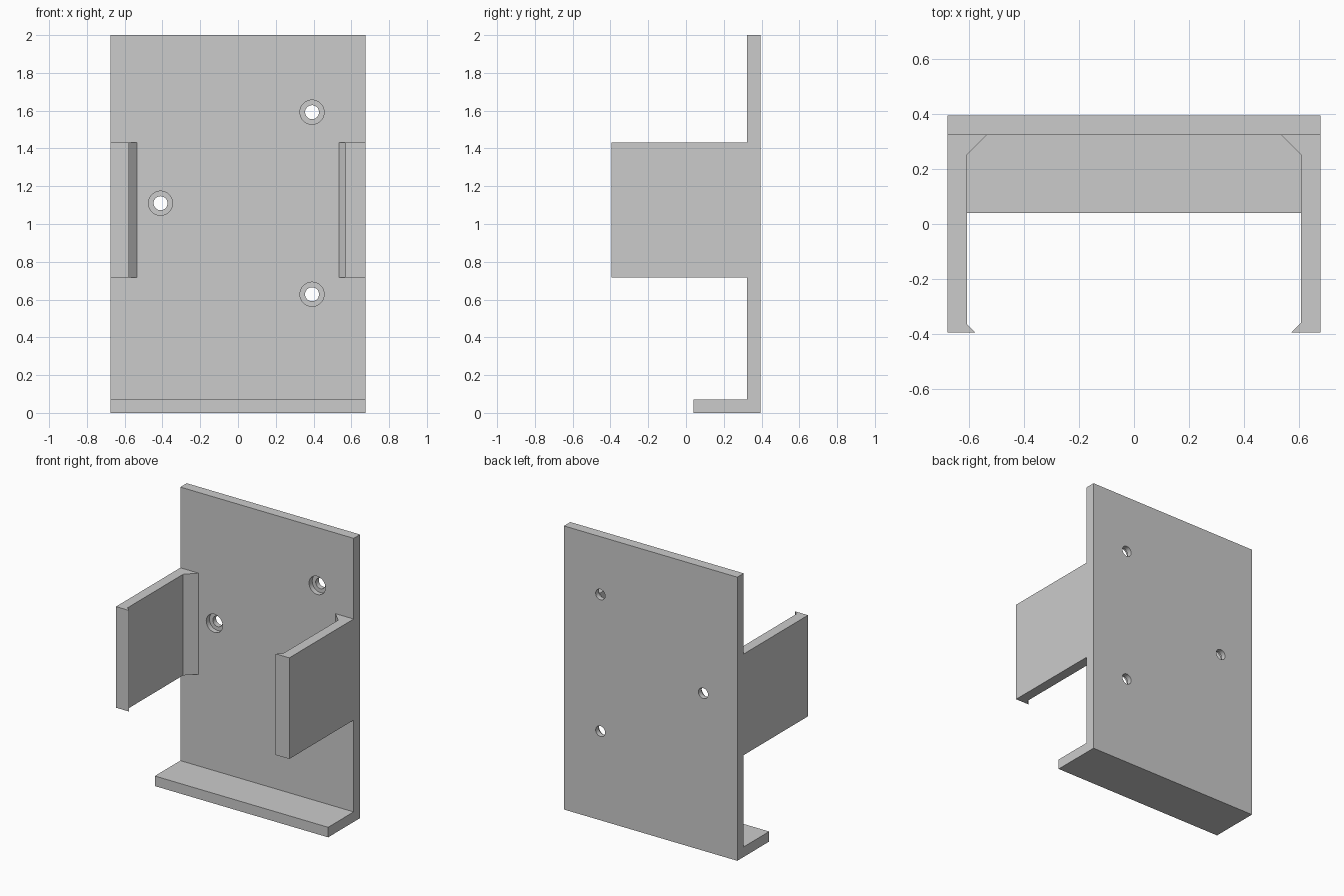
import bpy, bmesh
from mathutils import Matrix, Vector

if "Cube" in bpy.data.objects:
    bpy.data.objects.remove(bpy.data.objects["Cube"])

HX, HY = 0.676, 0.394          # half width, half depth
T = 0.071                      # wall thickness
FACE = HY - T                  # front face of the back plate
ARM_Z = (0.718, 1.431)


def finish(name, bm):
    bmesh.ops.recalc_face_normals(bm, faces=bm.faces)
    mesh = bpy.data.meshes.new(name)
    bm.to_mesh(mesh)
    bm.free()
    obj = bpy.data.objects.new(name, mesh)
    bpy.context.collection.objects.link(obj)
    return obj


def prism(name, points, direction):
    """Extrude a closed 3D outline along a direction."""
    bm = bmesh.new()
    face = bm.faces.new([bm.verts.new(p) for p in points])
    geom = bmesh.ops.extrude_face_region(bm, geom=[face])["geom"]
    verts = [g for g in geom if isinstance(g, bmesh.types.BMVert)]
    bmesh.ops.translate(bm, verts=verts, vec=Vector(direction))
    return finish(name, bm)


def stepped_cutter(name, x, z):
    """Revolved profile: narrow through hole with a wide front counterbore."""
    bm = bmesh.new()
    profile = [(0, -0.05), (0.064, -0.05), (0.064, T / 2),
               (0.037, T / 2), (0.037, T + 0.05), (0, T + 0.05)]
    verts = [bm.verts.new((r, y, 0)) for r, y in profile]
    edges = [bm.edges.new(pair) for pair in zip(verts, verts[1:])]
    bmesh.ops.spin(bm, geom=verts + edges, cent=(0, 0, 0), axis=(0, 1, 0),
                   angle=6.283185307, steps=40)
    bmesh.ops.remove_doubles(bm, verts=bm.verts, dist=0.0001)
    bmesh.ops.transform(bm, matrix=Matrix.Translation((x, FACE, z)), verts=bm.verts)
    return finish(name, bm)


# Back plate and bottom shelf as one L profile
profile = [(HY, 0), (HY, 2), (FACE, 2), (FACE, T), (0.039, T), (0.039, 0)]
plate = prism("back_plate_with_shelf", [(-HX, y, z) for y, z in profile], (2 * HX, 0, 0))

# Counterbored screw holes
cutters = []
for i, (x, z) in enumerate([(0.392, 1.592), (-0.41, 1.11), (0.392, 0.628)]):
    cutter = stepped_cutter(f"screw_hole_cutter_{i + 1}", x, z)
    cutter.hide_render = True
    cutters.append(cutter)
    mod = plate.modifiers.new("screw_hole", 'BOOLEAN')
    mod.operation, mod.solver, mod.object = 'DIFFERENCE', 'EXACT', cutter

# Apply the holes and clear away the cutters
bpy.context.view_layer.objects.active = plate
plate.select_set(True)
for mod in list(plate.modifiers):
    bpy.ops.object.modifier_apply(modifier=mod.name)
for cutter in cutters:
    bpy.data.objects.remove(cutter, do_unlink=True)
bpy.ops.object.shade_smooth_by_angle()

# Side arms with a chamfered root and a small retaining lip (right lip is a bit larger)
inner = HX - T
for side, s, lip in (("left", -1, 0.029), ("right", 1, 0.035)):
    outline = [(HX, FACE), (HX, -HY), (inner - lip, -HY), (inner, -HY + lip),
               (inner, FACE - T), (inner - T, FACE)]
    prism(f"{side}_arm", [(s * x, y, ARM_Z[0]) for x, y in outline],
          (0, 0, ARM_Z[1] - ARM_Z[0]))
